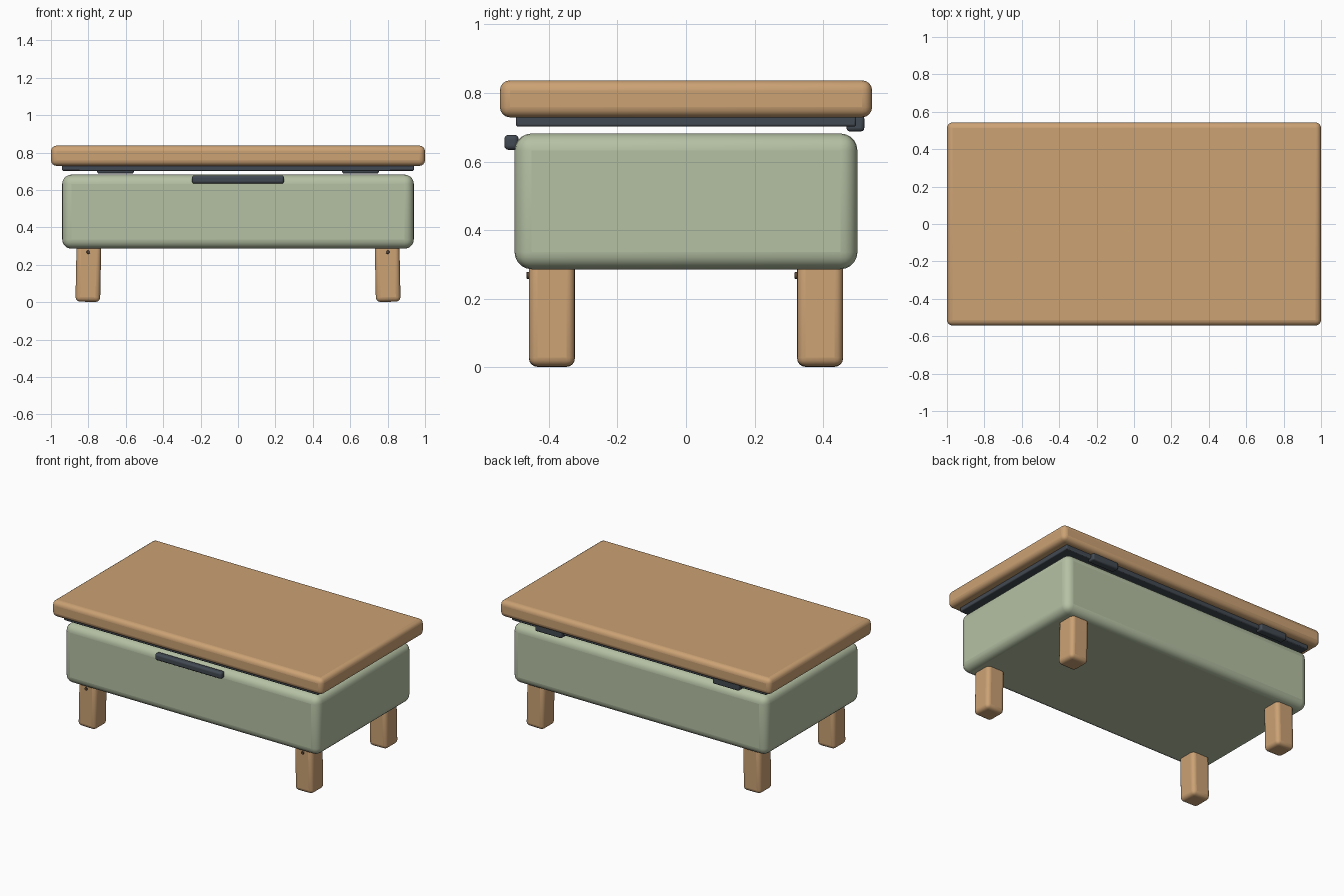
import bpy
import math

if "Cube" in bpy.data.objects:
    bpy.data.objects.remove(bpy.data.objects["Cube"])


def material(name, rgb):
    m = bpy.data.materials.new(name)
    m.diffuse_color = (*rgb, 1.0)
    m.use_nodes = True
    m.node_tree.nodes["Principled BSDF"].inputs["Base Color"].default_value = m.diffuse_color
    return m


WOOD = material("warm wood", (0.60, 0.36, 0.175))
SAGE = material("sage green", (0.46, 0.53, 0.37))
CHARCOAL = material("charcoal metal", (0.055, 0.068, 0.085))
BROWN = material("dark brown", (0.10, 0.06, 0.035))


def finish(ob, name, mat, bevel, segments):
    ob.name = name
    ob.data.materials.append(mat)
    mod = ob.modifiers.new("rounding", 'BEVEL')
    mod.width = bevel
    mod.segments = segments
    bpy.ops.object.shade_smooth_by_angle(angle=math.radians(35))
    return ob


def rounded_box(name, lo, hi, mat, bevel, segments=4):
    """Box between two corners with rounded edges."""
    centre = [(a + b) / 2 for a, b in zip(lo, hi)]
    bpy.ops.mesh.primitive_cube_add(size=1, location=centre)
    ob = bpy.context.object
    ob.scale = [b - a for a, b in zip(lo, hi)]
    bpy.ops.object.transform_apply(location=False, rotation=False, scale=True)
    return finish(ob, name, mat, bevel, segments)


# Table top, its dark under-frame and the storage body
rounded_box("table_top", (-1, -0.543, 0.729), (1, 0.543, 0.837), WOOD, 0.03)
rounded_box("lid_frame", (-0.94, -0.496, 0.702), (0.94, 0.496, 0.735), CHARCOAL, 0.006, 2)
rounded_box("storage_body", (-0.94, -0.5, 0.286), (0.94, 0.5, 0.682), SAGE, 0.05, 5)

# Front pull handle
rounded_box("handle", (-0.246, -0.53, 0.634), (0.246, -0.488, 0.678), CHARCOAL, 0.013)

# Hinges on the back, legs and their screws
for side, sx in (("left", -1), ("right", 1)):
    x = sx * 0.655
    rounded_box(f"hinge_{side}", (x - 0.098, 0.468, 0.688), (x + 0.098, 0.52, 0.735),
                CHARCOAL, 0.01, 3)
    for end, sy in (("front", -1), ("back", 1)):
        x, y = sx * 0.8, sy * 0.391
        leg = rounded_box(f"{end}_{side}_leg", (x - 0.066, y - 0.067, 0.002),
                          (x + 0.066, y + 0.067, 0.325), WOOD, 0.025)
        leg.rotation_euler.y = -sx * 0.02  # slight outward splay
        bpy.ops.mesh.primitive_cylinder_add(vertices=16, radius=0.01, depth=0.012,
                                            location=(x, y - 0.068, 0.268),
                                            rotation=(math.pi / 2, 0, 0))
        finish(bpy.context.object, f"{end}_{side}_screw", BROWN, 0.002, 2)
